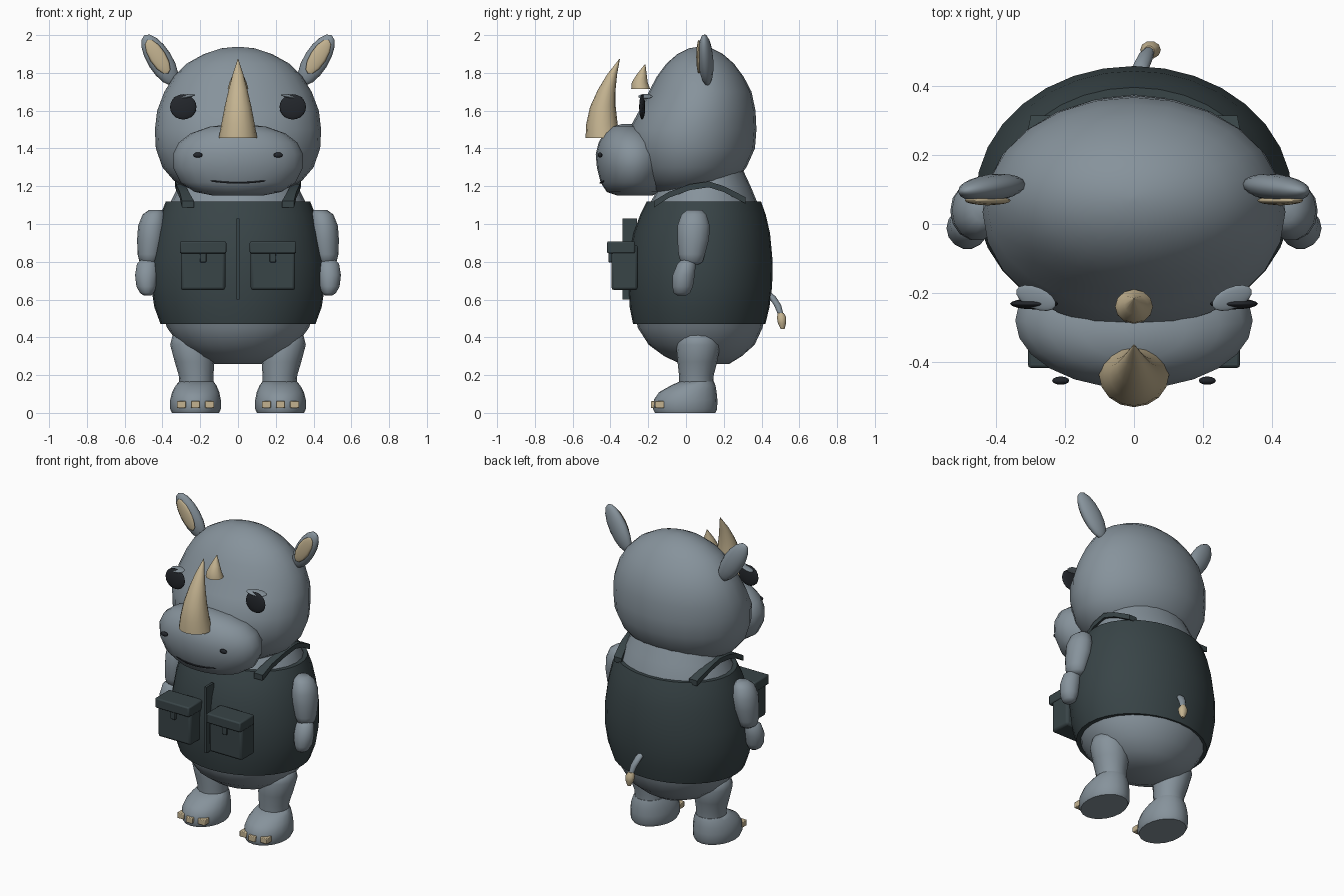
import bpy, bmesh, math
from mathutils import Vector


def mat(name, rgb):
    m = bpy.data.materials.new(name)
    m.diffuse_color = (*rgb, 1)
    return m


SKIN = mat("skin_grey", (0.24, 0.29, 0.33))
CLOTH = mat("vest_cloth", (0.04, 0.058, 0.063))
HORN = mat("horn_tan", (0.55, 0.45, 0.28))
DARK = mat("dark", (0.017, 0.02, 0.025))


def finish(ob, name, m, angle=50):
    ob.name = name
    ob.data.materials.append(m)
    bpy.ops.object.select_all(action='DESELECT')
    ob.select_set(True)
    bpy.context.view_layer.objects.active = ob
    bpy.ops.object.shade_smooth_by_angle(angle=math.radians(angle))
    return ob


def loft(name, rings, m, n=24, s=1, axis='Z', angle=50):
    """Stack of ellipses (x, y, z, ra, rb), lying flat in z or upright along y."""
    bm = bmesh.new()
    loops = []
    for x, y, z, ra, rb in rings:
        loop = []
        for i in range(n):
            a = 2 * math.pi * (i + 0.5 * (n == 4)) / n
            u, v = ra * math.cos(a), rb * math.sin(a)
            off = Vector((u, v, 0)) if axis == 'Z' else Vector((u, 0, v))
            loop.append(bm.verts.new(Vector((x * s, y, z)) + off))
        loops.append(loop)
    for a, b in zip(loops, loops[1:]):
        for i in range(n):
            j = (i + 1) % n
            bm.faces.new((a[i], a[j], b[j], b[i]))
    bm.faces.new(loops[0])
    bm.faces.new(loops[-1])
    bmesh.ops.recalc_face_normals(bm, faces=bm.faces)
    me = bpy.data.meshes.new(name)
    bm.to_mesh(me)
    bm.free()
    ob = bpy.data.objects.new(name, me)
    bpy.context.collection.objects.link(ob)
    return finish(ob, name, m, angle)


def ball(name, loc, rad, m, rot=(0, 0, 0), seg=16, rows=10):
    bpy.ops.mesh.primitive_uv_sphere_add(segments=seg, ring_count=rows, location=loc, rotation=rot)
    ob = bpy.context.object
    ob.scale = rad
    return finish(ob, name, m, 60)


def box(name, x, y, z, m, bevel=0.0):
    """Box from (min, max) pairs."""
    bpy.ops.mesh.primitive_cube_add(size=1, location=[sum(p) / 2 for p in (x, y, z)])
    ob = bpy.context.object
    ob.scale = [abs(p[1] - p[0]) for p in (x, y, z)]
    bpy.ops.object.transform_apply(location=False, rotation=False, scale=True)
    if bevel:
        b = ob.modifiers.new("bevel", 'BEVEL')
        b.width, b.segments = bevel, 2
    return finish(ob, name, m, 30)


# Head: egg leaning forward toward the snout
loft("head", [(0, .0, 1.15, .12, .10), (0, .0, 1.18, .25, .19), (0, .015, 1.23, .34, .25),
              (0, .02, 1.30, .40, .30), (0, .03, 1.40, .435, .335), (0, .035, 1.50, .44, .338),
              (0, .06, 1.60, .428, .308), (0, .075, 1.70, .39, .272), (0, .075, 1.78, .34, .23),
              (0, .075, 1.85, .27, .178), (0, .075, 1.90, .18, .12), (0, .075, 1.93, .09, .06),
              (0, .075, 1.938, .01, .01)], SKIN)

# Muzzle, nostrils and mouth
loft("muzzle", [(0, -.27, 1.15, .13, .09), (0, -.28, 1.17, .23, .14), (0, -.28, 1.22, .305, .172),
                (0, -.28, 1.30, .345, .192), (0, -.28, 1.37, .345, .198), (0, -.285, 1.43, .315, .178),
                (0, -.295, 1.48, .25, .14), (0, -.31, 1.515, .15, .085), (0, -.315, 1.53, .03, .02)], SKIN)
curve = bpy.data.curves.new("mouth", 'CURVE')
curve.dimensions = '3D'
curve.bevel_depth, curve.bevel_resolution = 0.005, 1
sp = curve.splines.new('POLY')
sp.points.add(8)
for i, p in enumerate(sp.points):
    t = i / 4 - 1
    p.co = (.175 * t, -.453 + .035 * t * t, 1.218 + .016 * t * t, 1)
mouth = bpy.data.objects.new("mouth", curve)
mouth.data.materials.append(DARK)
bpy.context.collection.objects.link(mouth)

# Horns
loft("main_horn", [(0, -.437, 1.455, .102, .095), (0, -.445, 1.53, .088, .083), (0, -.44, 1.62, .071, .068),
                   (0, -.42, 1.71, .050, .047), (0, -.392, 1.79, .029, .027), (0, -.352, 1.873, .002, .002)],
     HORN, 16)
loft("small_horn", [(0, -.24, 1.715, .055, .05), (0, -.245, 1.75, .045, .042),
                    (0, -.235, 1.79, .028, .027), (0, -.217, 1.845, .002, .002)], HORN, 12)

# Body and vest
loft("body", [(0, .10, .26, .13, .13), (0, .09, .30, .23, .205), (0, .083, .36, .31, .28),
              (0, .075, .45, .375, .33), (0, .076, .60, .43, .36), (0, .078, .80, .44, .36),
              (0, .085, .95, .41, .335), (0, .095, 1.12, .355, .28), (0, .10, 1.20, .315, .242),
              (0, .10, 1.29, .27, .20)], SKIN)
loft("vest", [(0, .07, .472, .36, .31), (0, .07, .47, .41, .35), (0, .072, .56, .443, .37),
              (0, .076, .67, .46, .38), (0, .077, .80, .46, .382), (0, .083, .95, .435, .362),
              (0, .09, 1.05, .41, .332), (0, .095, 1.12, .382, .302), (0, .095, 1.12, .34, .265)],
     CLOTH, 32)
box("zipper", (-.008, .008), (-.335, -.26), (.60, 1.03), CLOTH)

# Tail
loft("tail", [(.012, .42, .645, .018, .022), (.02, .455, .615, .024, .022), (.034, .485, .57, .022, .02),
              (.045, .505, .51, .014, .014)], SKIN, 10)
loft("tail_tip", [(.044, .502, .53, .016, .016), (.048, .506, .505, .03, .026),
                  (.05, .508, .475, .027, .023), (.052, .512, .443, .012, .01)], HORN, 10)

for s, side in ((1, "left"), (-1, "right")):
    # Face details
    ball("eye_" + side, (.29 * s, -.232, 1.62), (.07, .016, .067), DARK)
    ball("brow_" + side, (.285 * s, -.215, 1.675), (.062, .032, .009), SKIN, (.2, .12 * s, .4 * s))
    ball("nostril_" + side, (.213 * s, -.455, 1.365), (.025, .012, .014), DARK, seg=12, rows=8)

    # Ears
    tilt = math.radians(32) * s
    ball("ear_" + side, (.414 * s, .105, 1.868), (.066, .04, .155), SKIN, (0, tilt, -.12 * s), 12, 8)
    ball("inner_ear_" + side, (.425 * s, .068, 1.885), (.044, .014, .105), HORN, (0, tilt, .0), 8, 6)

    # Arms
    loft("upper_arm_" + side, [(.435, .045, 1.075, .035, .04), (.445, .042, 1.05, .06, .068),
                               (.455, .04, .99, .074, .088), (.46, .038, .92, .074, .086),
                               (.468, .03, .84, .064, .072), (.47, .03, .80, .052, .06),
                               (.47, .03, .785, .03, .035)], SKIN, 14, s)
    loft("forearm_" + side, [(.475, .01, .815, .035, .03), (.48, .003, .79, .055, .05),
                             (.484, -.012, .73, .061, .06), (.484, -.018, .67, .054, .056),
                             (.482, -.022, .635, .037, .044), (.48, -.022, .622, .02, .025)], SKIN, 14, s)

    # Legs, feet and toenails
    loft("leg_" + side, [(.25, .065, .43, .06, .06), (.247, .065, .41, .10, .10), (.243, .065, .36, .116, .117),
                         (.23, .06, .27, .105, .105), (.222, .055, .20, .092, .092),
                         (.22, .055, .14, .09, .09)], SKIN, 16, s)
    loft("foot_" + side, [(.225, -.005, 0, .125, .16), (.225, -.005, .02, .134, .17), (.225, -.002, .07, .134, .168),
                          (.224, .01, .11, .125, .152), (.222, .038, .145, .108, .118),
                          (.22, .056, .165, .092, .092)], SKIN, 20, s)
    for x in (.15, .225, .30):
        front = -.185 if x == .225 else -.165
        box("toenail_" + side, (x * s - .024, x * s + .024), (front, front + .05), (.025, .062), HORN, .004)

    # Vest pockets with flap and clasp
    cx = .185 * s
    box("pocket_" + side, (cx - .118, cx + .118), (-.395, -.255), (.65, .89), CLOTH, .015)
    box("pocket_flap_" + side, (cx - .123, cx + .123), (-.418, -.27), (.845, .908), CLOTH, .008)
    box("pocket_clasp_" + side, (cx - .017, cx + .017), (-.41, -.38), (.797, .85), CLOTH, .004)

    # Shoulder straps
    loft("shoulder_strap_" + side, [(.265, -.17, 1.105, .045, .025), (.285, -.09, 1.155, .034, .022),
                                    (.305, .02, 1.195, .032, .022), (.31, .12, 1.21, .032, .022),
                                    (.30, .20, 1.185, .032, .022), (.272, .315, 1.125, .04, .024)],
         CLOTH, 4, s, 'Y', 40)
